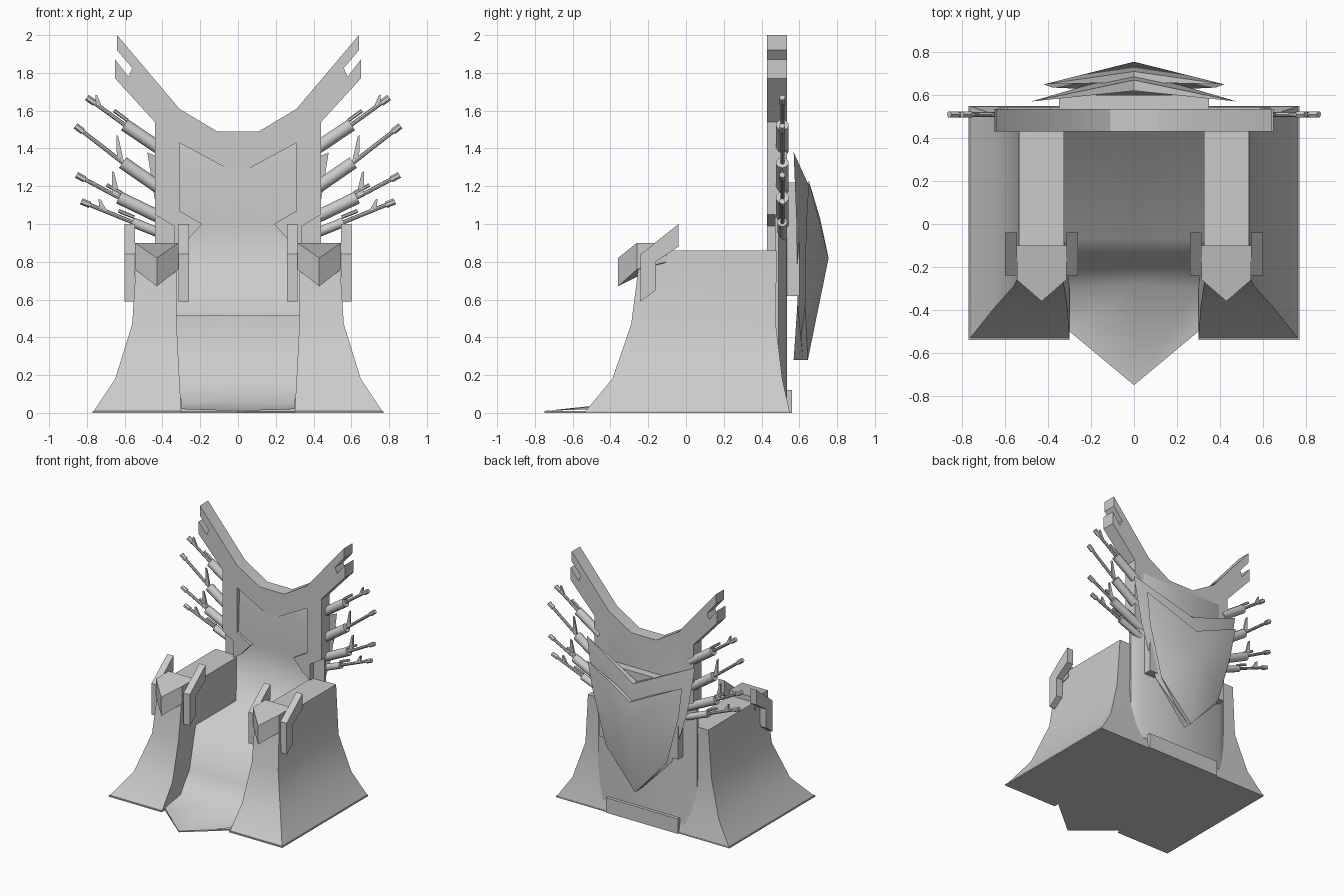
import bpy, bmesh, math
from mathutils import Vector

cube = bpy.data.objects.get("Cube")
if cube:
    bpy.data.objects.remove(cube, do_unlink=True)

stone = bpy.data.materials.new("plain_grey")
stone.use_nodes = True
GREY = (0.6, 0.6, 0.6, 1)
stone.diffuse_color = GREY
stone.node_tree.nodes["Principled BSDF"].inputs["Base Color"].default_value = GREY


def finish(name, bm, smooth=30, closed=True):
    if closed:
        bmesh.ops.recalc_face_normals(bm, faces=bm.faces)
    mesh = bpy.data.meshes.new(name)
    bm.to_mesh(mesh)
    bm.free()
    mesh.materials.append(stone)
    obj = bpy.data.objects.new(name, mesh)
    bpy.context.collection.objects.link(obj)
    bpy.ops.object.select_all(action='DESELECT')
    obj.select_set(True)
    bpy.context.view_layer.objects.active = obj
    bpy.ops.object.shade_smooth_by_angle(angle=math.radians(smooth))
    return obj


def loft(name, rings, smooth=30):
    """Closed solid through rings with equal point counts."""
    bm = bmesh.new()
    rows = [[bm.verts.new(p) for p in ring] for ring in rings]
    n = len(rows[0])
    for a, b in zip(rows, rows[1:]):
        for i in range(n):
            j = (i + 1) % n
            bm.faces.new((a[i], a[j], b[j], b[i]))
    bm.faces.new(rows[0])
    bm.faces.new(rows[-1])
    return finish(name, bm, smooth)


def sheet(name, rows, smooth):
    """Open grid of points."""
    bm = bmesh.new()
    grid = [[bm.verts.new(p) for p in row] for row in rows]
    for a, b in zip(grid, grid[1:]):
        for i in range(len(a) - 1):
            bm.faces.new((a[i], a[i + 1], b[i + 1], b[i]))
    return finish(name, bm, smooth, closed=False)


def prism_y(name, outline, y0, y1):
    return loft(name, [[(x, y, z) for x, z in outline] for y in (y0, y1)])


def mirrored(half):
    return half + [(-x, z) for x, z in reversed(half) if abs(x) > 1e-6]


def rod(name, a, b, r, sides=10, y=0.51):
    """Round bar between two (x, z) points."""
    a, b = Vector((a[0], y, a[1])), Vector((b[0], y, b[1]))
    side = (b - a).normalized().cross(Vector((0, 1, 0)))
    ring = [(math.cos(t) * side + math.sin(t) * Vector((0, 1, 0))) * r
            for t in (2 * math.pi * i / sides for i in range(sides))]
    return loft(name, [[p + v for v in ring] for p in (a, b)], 40)


# Floor slab with pointed front
floor = [(0.77, 0.55), (0.77, -0.54), (0.30, -0.54), (0.30, -0.5), (0, -0.75)]
floor = mirrored(floor)
loft("floor_slab", [[(x, y, z) for x, y in floor] for z in (0, 0.01)])

# Seat flowing from the floor tongue up into the backrest
SEAT = [  # half width, side y, side z, centre y, centre z
    (0.30, -0.50, 0.02, -0.75, 0.01),
    (0.30, -0.30, 0.05, -0.28, 0.06),
    (0.32, -0.17, 0.20, -0.17, 0.20),
    (0.33, -0.07, 0.515, -0.07, 0.515),
    (0.33, 0.44, 0.515, 0.44, 0.515),
    (0.33, 0.45, 1.00, 0.47, 1.00),
    (0.33, 0.46, 1.30, 0.431, 1.31),
    (0.33, 0.46, 1.44, 0.46, 1.40),
]
sheet("seat", [[(-w, y, z), (0, cy, cz), (w, y, z)] for w, y, z, cy, cz in SEAT], 100)

# Back slab with chamfered sides, and the plate at its foot
slab = [(0.44, 0.47), (0.44, 0.49), (0.36, 0.535)]
loft("back_slab", [[(x, y, z) for x, y in mirrored(slab)] for z in (0.08, 1.46)])
prism_y("back_foot", mirrored([(0.32, 0), (0.32, 0.12)]), 0.5, 0.56)

# Backrest frame with forked horns
frame = [(0, 1.49), (0.11, 1.49), (0.31, 1.61), (0.64, 2.0), (0.64, 1.92),
         (0.56, 1.825), (0.58, 1.78), (0.65, 1.87), (0.65, 1.77), (0.44, 1.54),
         (0.44, 1.05), (0.34, 0.99), (0.34, 0.86), (0.28, 0.90), (0.19, 1.0),
         (0.31, 1.07), (0.31, 1.43), (0.07, 1.30), (0, 1.30)]
for s, side in ((1, "left"), (-1, "right")):
    prism_y(side + "_frame", [(s * x, z) for x, z in frame], 0.43, 0.535)

# Block that carries the rear shields
prism_y("shield_mount", mirrored([(0.35, 0.62), (0.35, 1.22)]), 0.53, 0.60)


def shield(name, edge, ridge, back_y):
    """Folded plate: side edge points paired with ridge points, flat-ish inside."""
    bm = bmesh.new()
    mid = [bm.verts.new((0, y, z)) for y, z in ridge]
    inner = [bm.verts.new((0, y - 0.05, z)) for y, z in ridge]
    for s in (1, -1):
        rim = [bm.verts.new((s * x, y, z)) for x, y, z in edge]
        for core in (mid, inner):
            bm.faces.new((rim[0], core[0], core[1], rim[1]))
            bm.faces.new((rim[1], core[1], rim[2]))
            bm.faces.new((rim[2], core[1], core[2]))
        bm.faces.new((rim[0], mid[0], inner[0]))
        bm.faces.new((rim[2], mid[2], inner[2]))
    return finish(name, bm, 40)


shield("inner_shield", [(0.48, 0.57, 1.38), (0.42, 0.585, 1.0), (0.29, 0.59, 0.58)],
       [(0.67, 1.16), (0.71, 0.82), (0.62, 0.28)], 0.59)
shield("outer_shield", [(0.42, 0.65, 1.23), (0.38, 0.635, 0.98), (0.27, 0.63, 0.58)],
       [(0.71, 1.03), (0.755, 0.82), (0.645, 0.28)], 0.62)

# Armrest blocks flare toward the floor
ARM = [  # z, inner x, outer x, front y, back y
    (0.0, 0.30, 0.77, -0.54, 0.55),
    (0.18, 0.31, 0.65, -0.39, 0.51),
    (0.47, 0.325, 0.56, -0.29, 0.475),
    (0.86, 0.325, 0.535, -0.24, 0.48),
]
FIN = [(-0.04, 1.0), (-0.24, 0.84), (-0.24, 0.59), (-0.16, 0.65), (-0.16, 0.80), (-0.04, 0.88)]
GUNS = [  # grip, sleeve end, muzzle as (x, z)
    ((0.40, 1.39), (0.60, 1.525), (0.80, 1.67)),
    ((0.40, 1.18), (0.61, 1.325), (0.86, 1.52)),
    ((0.34, 1.00), (0.63, 1.14), (0.855, 1.26)),
    ((0.36, 0.93), (0.56, 1.01), (0.83, 1.12)),
]

for s, side in ((1, "left"), (-1, "right")):
    loft(side + "_armrest", [[(s * a, f, z), (s * b, f, z), (s * b, k, z), (s * a, k, z)]
                             for z, a, b, f, k in ARM], 35)

    # Pointed visor on the front of the arm
    cx, w = s * 0.43, 0.115
    top = [(cx - w, -0.1, 0.9), (cx - w, -0.26, 0.9), (cx, -0.36, 0.82),
           (cx + w, -0.26, 0.9), (cx + w, -0.1, 0.9)]
    drop = (0.1, 0.14, 0.15, 0.14, 0.1)
    loft(side + "_arm_visor", [top, [(x, y, z - d) for (x, y, z), d in zip(top, drop)]])

    # Bent fins either side of the visor
    for label, x0, x1 in (("inner", 0.26, 0.315), ("outer", 0.545, 0.60)):
        loft(f"{side}_{label}_fin", [[(s * x, y, z) for y, z in FIN] for x in (x0, x1)])

    # Fan of rifles behind the frame
    for i, pts in enumerate(GUNS):
        grip, sleeve, muzzle = (Vector((s * x, z)) for x, z in pts)
        d = (muzzle - sleeve).normalized()
        up = Vector((-d.y, d.x)) * s
        name = f"{side}_rifle_{i + 1}"
        thick = 0.034 if i < 3 else 0.026
        rod(name + "_sleeve", grip, sleeve, thick)
        rod(name + "_barrel", sleeve, muzzle, 0.011, 8)
        rod(name + "_muzzle", muzzle - d * 0.05, muzzle, 0.017, 6)
        if i != 1:
            rod(name + "_tube", sleeve + up * 0.028, sleeve + up * 0.028 + d * 0.09, 0.01, 6)
        # Sight post: upright wedge on the barrel
        at = sleeve + d * (0.02 if i in (1, 2) else 0.17)
        height = 0.12 if i in (1, 2) else 0.05
        tip = at + Vector((0, height)) + d * 0.01
        prism_y(name + "_sight", [at - d * 0.03, at + d * 0.02, tip + d * 0.012, tip], 0.503, 0.517)
